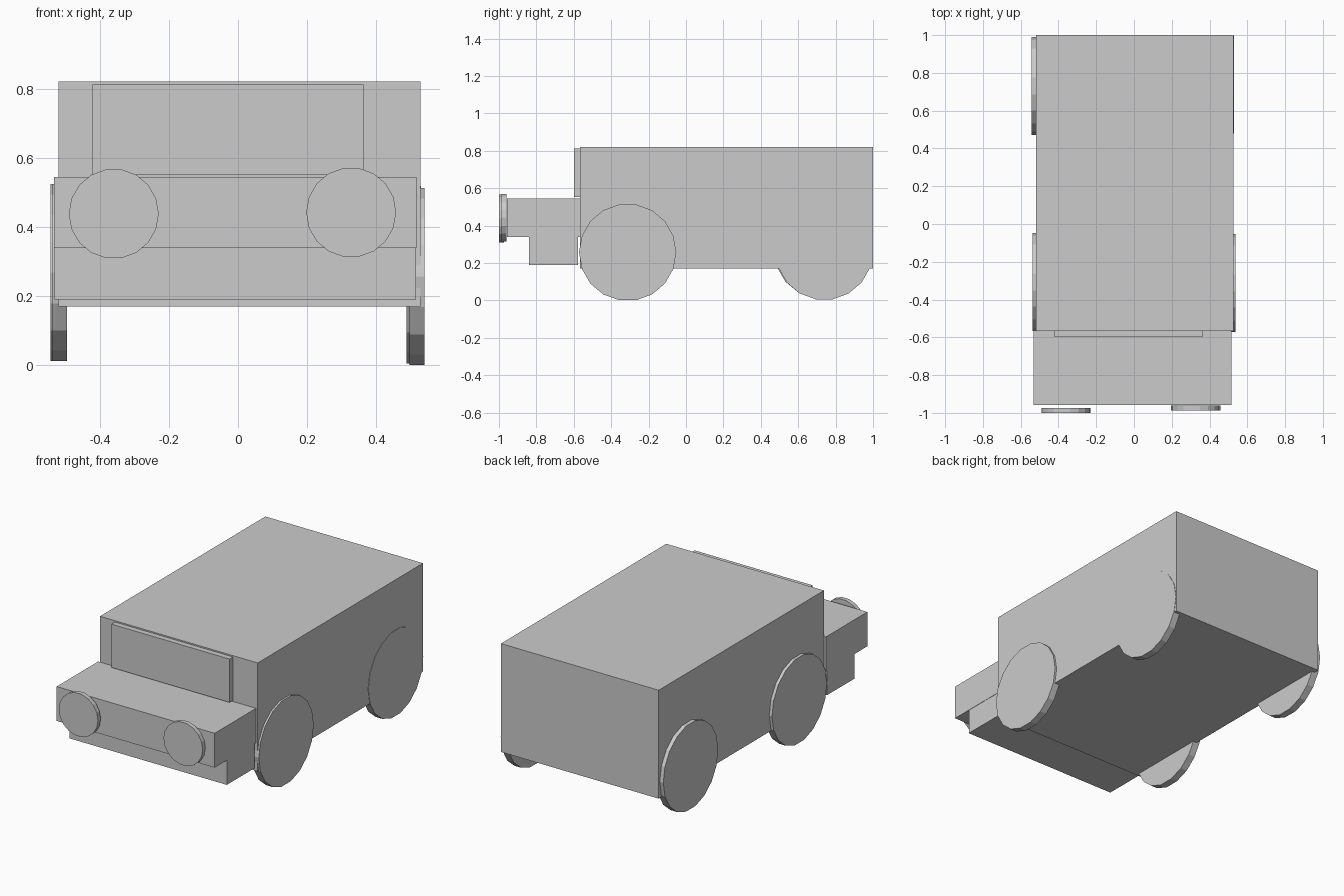
import bpy
import bmesh
import math
from mathutils import Matrix

if "Cube" in bpy.data.objects:
    bpy.data.objects.remove(bpy.data.objects["Cube"])


def finish(name, bm):
    mesh = bpy.data.meshes.new(name)
    bm.to_mesh(mesh)
    bm.free()
    obj = bpy.data.objects.new(name, mesh)
    bpy.context.collection.objects.link(obj)


def box(name, x, y, z):
    """Box from (min, max) ranges on each axis."""
    bm = bmesh.new()
    bmesh.ops.create_cube(bm, size=1)
    for v in bm.verts:
        v.co = [r[0] + (c + 0.5) * (r[1] - r[0]) for c, r in zip(v.co, (x, y, z))]
    finish(name, bm)


def disc(name, axis, centre, radius, depth, sides=18):
    """Flat-sided disc along x or y, with a vertex on the horizontal."""
    bm = bmesh.new()
    bmesh.ops.create_circle(bm, cap_ends=True, segments=sides, radius=radius)
    # Spin so that vertices lie on local +-x, then extrude to thickness
    a = math.atan2(bm.verts[:][0].co.y, bm.verts[:][0].co.x)
    bmesh.ops.rotate(bm, verts=bm.verts, matrix=Matrix.Rotation(-a, 3, 'Z'))
    bmesh.ops.translate(bm, verts=bm.verts, vec=(0, 0, -depth / 2))
    res = bmesh.ops.extrude_face_region(bm, geom=bm.faces[:], use_keep_orig=True)
    top = [g for g in res['geom'] if isinstance(g, bmesh.types.BMVert)]
    bmesh.ops.translate(bm, verts=top, vec=(0, 0, depth))
    bmesh.ops.recalc_face_normals(bm, faces=bm.faces)
    turn = Matrix.Rotation(math.pi / 2, 4, 'X')
    if axis == 'X':
        turn = Matrix.Rotation(math.pi / 2, 4, 'Z') @ turn
    bm.transform(Matrix.Translation(centre) @ turn)
    finish(name, bm)


# Bodywork
box("cabin", (-0.519, 0.527), (-0.566, 1.0), (0.17, 0.82))
box("windshield", (-0.42, 0.363), (-0.599, -0.564), (0.552, 0.812))
box("hood", (-0.532, 0.516), (-0.958, -0.565), (0.339, 0.545))
box("front_underbody", (-0.53, 0.514), (-0.84, -0.578), (0.19, 0.34))

# Headlights
disc("headlight_left", 'Y', (-0.359, -0.987, 0.438), 0.13, 0.026)
disc("headlight_right", 'Y', (0.327, -0.974, 0.442), 0.13, 0.026)

# Wheels
for name, x, y, z in (
    ("wheel_front_right", 0.517, -0.312, 0.257),
    ("wheel_rear_right", 0.508, 0.739, 0.262),
    ("wheel_front_left", -0.516, -0.307, 0.268),
    ("wheel_rear_left", -0.521, 0.730, 0.268),
):
    disc(name, 'X', (x, y, z), 0.26, 0.043)
